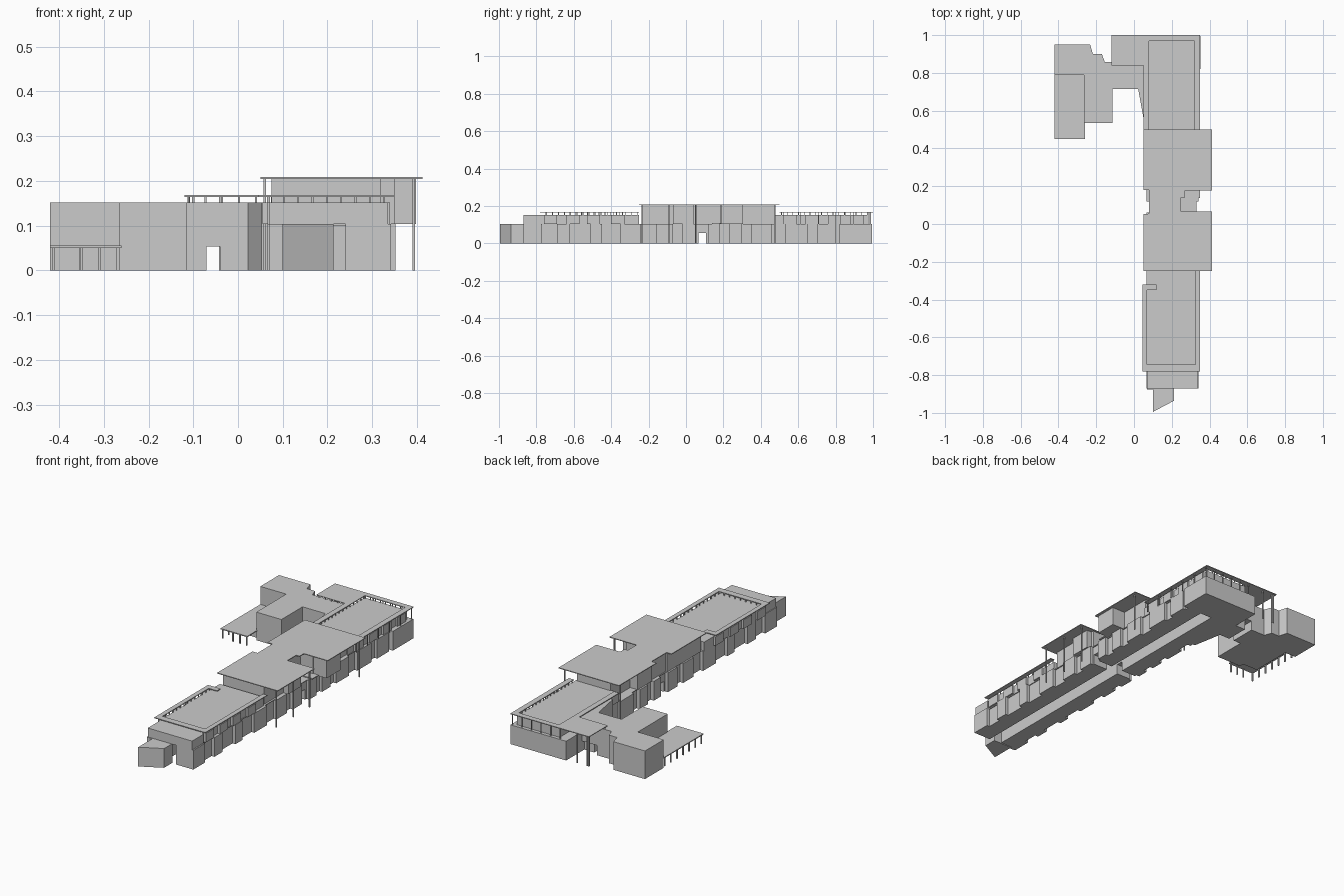
import bpy, bmesh


def prism(name, pts, z0, z1):
    """Extrude a plan outline from z0 to z1."""
    bm = bmesh.new()
    face = bm.faces.new([bm.verts.new((x, y, z0)) for x, y in pts])
    top = bmesh.ops.extrude_face_region(bm, geom=[face])
    for v in top["geom"]:
        if isinstance(v, bmesh.types.BMVert):
            v.co.z = z1
    bmesh.ops.recalc_face_normals(bm, faces=bm.faces)
    me = bpy.data.meshes.new(name)
    bm.to_mesh(me)
    bm.free()
    ob = bpy.data.objects.new(name, me)
    bpy.context.collection.objects.link(ob)
    return ob


def box(name, x0, x1, y0, y1, z0, z1):
    return prism(name, [(x0, y0), (x1, y0), (x1, y1), (x0, y1)], z0, z1)


def post(name, x, y, z0, z1, r=0.003):
    return box(name, x - r, x + r, y - r, y + r, z0, z1)


def post_row(name, a, b, n, z0, z1, r=0.002):
    for i in range(n):
        t = i / (n - 1)
        post(name, a[0] + (b[0] - a[0]) * t, a[1] + (b[1] - a[1]) * t, z0, z1, r)


FLOOR, TOP, RING, HIGH = 0.104, 0.152, 0.164, 0.204

# ground floor: two long rows with an open corridor and a cross passage
for y0, y1 in ((-0.87, 0.068), (0.108, 0.84)):
    box("east_row", 0.24, 0.325, y0, y1, 0, FLOOR)
    box("west_row", 0.085, 0.17, max(y0, -0.86), y1, 0, FLOOR)
box("passage_lintel_east", 0.24, 0.325, 0.068, 0.108, 0.055, FLOOR)
box("passage_lintel_west", 0.085, 0.17, 0.068, 0.108, 0.055, FLOOR)
box("north_room", 0.02, 0.352, 0.82, 0.995, 0, FLOOR)
box("corridor_ceiling", 0.08, 0.33, -0.86, 0.97, FLOOR - 0.004, FLOOR)

# projecting bays on both long sides
for y0, y1 in ((-0.87, -0.77), (-0.69, -0.62), (-0.51, -0.45), (-0.35, -0.24),
               (-0.16, -0.07), (-0.02, 0.06), (0.12, 0.18), (0.23, 0.3),
               (0.35, 0.46), (0.53, 0.65), (0.7, 0.8)):
    box("east_bay", 0.32, 0.342, y0, y1, 0, FLOOR)
    box("west_bay", 0.066, 0.09, y0, y1, 0, FLOOR)

# skewed entrance block at the south end
prism("south_entrance", [(0.1, -0.995), (0.213, -0.935), (0.213, -0.865), (0.1, -0.865)], 0, FLOOR)
box("south_side_step", 0.07, 0.1, -0.875, -0.84, 0, FLOOR)

# south upper floor
box("south_upper_end", 0.07, 0.335, -0.87, -0.775, FLOOR, TOP)
box("south_upper", 0.066, 0.327, -0.775, -0.25, FLOOR, TOP)
for y in (-0.76, -0.64, -0.53, -0.4):
    box("south_upper_bay", 0.32, 0.34, y, y + 0.07, FLOOR, TOP)
    box("south_upper_bay_west", 0.055, 0.075, y, y + 0.07, FLOOR, TOP)
prism("south_roof_ring", [(0.045, -0.32), (0.045, -0.78), (0.35, -0.78), (0.35, -0.25), (0.325, -0.25),
      (0.325, -0.745), (0.07, -0.745), (0.07, -0.35), (0.12, -0.35), (0.12, -0.32)], RING, RING + 0.004)
post_row("south_ring_post", (0.067, -0.745), (0.067, -0.34), 14, TOP, RING)
post_row("south_ring_post", (0.327, -0.745), (0.327, -0.26), 16, TOP, RING)
post_row("south_ring_post", (0.07, -0.748), (0.327, -0.748), 9, TOP, RING)

# north upper floor with its raised roof ring
box("north_upper", 0.072, 0.327, 0.47, 0.976, FLOOR, TOP)
for y in (0.52, 0.64, 0.76, 0.88):
    box("north_upper_bay", 0.32, 0.338, y, y + 0.07, FLOOR, TOP)
prism("north_roof_ring", [(-0.12, 1), (-0.12, 0.84), (0.05, 0.84), (0.05, 0.5), (0.08, 0.5),
      (0.08, 0.97), (0.32, 0.97), (0.32, 0.5), (0.35, 0.5), (0.35, 1)], RING, RING + 0.004)
post_row("north_ring_post", (0.076, 0.51), (0.076, 0.97), 16, TOP, RING)
post_row("north_ring_post", (0.324, 0.51), (0.324, 0.97), 16, TOP, RING)
post_row("north_ring_post", (0.08, 0.973), (0.32, 0.973), 9, TOP, RING)
post_row("north_ring_post", (-0.11, 0.85), (0.04, 0.85), 5, TOP, RING)
post_row("north_edge_post", (0.06, 0.988), (0.345, 0.988), 6, FLOOR, RING)
post_row("east_edge_post", (0.345, 0.52), (0.345, 0.988), 6, FLOOR, RING)
for x in (-0.11, -0.1, -0.04):
    post("terrace_column", x, 0.985, 0, RING)

# central tall volume
box("centre_south", 0.075, 0.32, -0.235, 0.055, FLOOR, HIGH)
box("centre_link", 0.085, 0.245, 0.055, 0.19, FLOOR, HIGH)
box("centre_north", 0.075, 0.32, 0.185, 0.305, FLOOR, HIGH)
box("centre_north_end", 0.12, 0.32, 0.305, 0.475, FLOOR, HIGH)
box("centre_east_block", 0.315, 0.398, 0.188, 0.305, FLOOR, HIGH)
box("centre_east_bay", 0.315, 0.35, -0.07, 0.04, FLOOR, HIGH)
box("centre_low_roof", 0.27, 0.35, 0.138, 0.19, FLOOR, FLOOR + 0.005)
prism("centre_roof", [(0.05, -0.25), (0.412, -0.25), (0.412, 0.065), (0.25, 0.065), (0.25, 0.14),
      (0.27, 0.14), (0.27, 0.177), (0.412, 0.177), (0.412, 0.5), (0.05, 0.5), (0.05, 0.18),
      (0.08, 0.18), (0.08, 0.052), (0.05, 0.052)], HIGH, HIGH + 0.004)
for y in (-0.235, -0.09, 0.05, 0.475):
    post("centre_column", 0.393, y, 0, HIGH)
post("centre_column_west", 0.06, 0.475, 0, HIGH)

# north-west wing
prism("west_wing_hall", [(-0.42, 0.79), (-0.265, 0.79), (-0.265, 0.535), (-0.115, 0.535),
      (-0.115, 0.715), (-0.07, 0.715), (-0.07, 0.858), (-0.155, 0.858), (-0.17, 0.9),
      (-0.218, 0.9), (-0.232, 0.95), (-0.42, 0.95)], 0, TOP)
prism("west_wing_bridge", [(-0.07, 0.715), (0.022, 0.715), (0.052, 0.55), (0.08, 0.55),
      (0.08, 0.858), (-0.07, 0.858)], 0.053, TOP)
prism("west_wing_foot", [(-0.04, 0.715), (0.022, 0.715), (0.052, 0.55), (0.09, 0.55),
      (0.09, 0.84), (-0.04, 0.84)], 0, 0.053)

# low canopy with a small room and posts
box("canopy_roof", -0.42, -0.26, 0.45, 0.79, 0.05, 0.055)
box("canopy_room", -0.355, -0.265, 0.56, 0.79, 0, 0.05)
post_row("canopy_post", (-0.412, 0.458), (-0.412, 0.77), 7, 0, 0.05, 0.003)
post_row("canopy_post", (-0.35, 0.458), (-0.268, 0.458), 3, 0, 0.05, 0.003)
